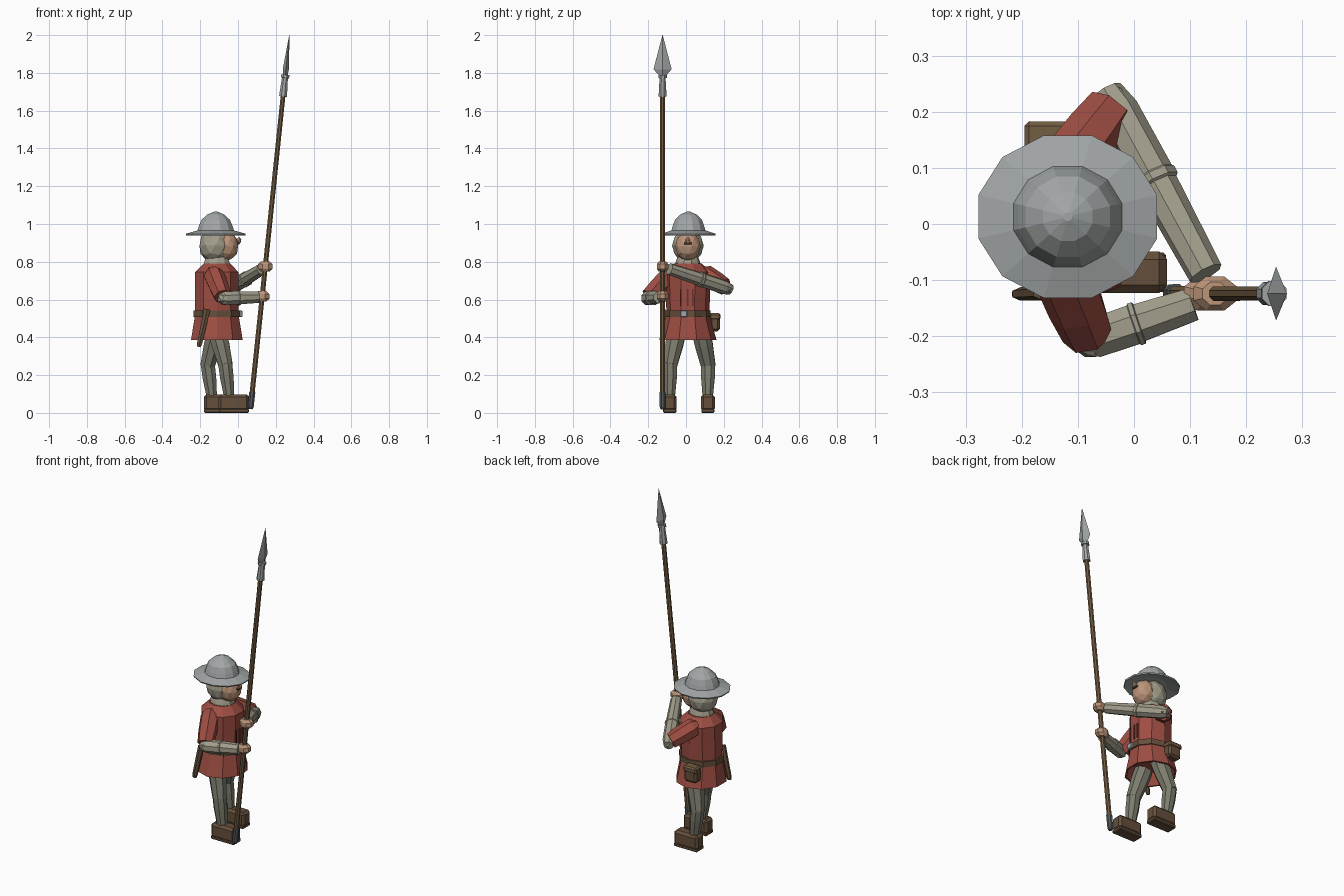
import bpy, bmesh
from math import cos, sin, pi
from mathutils import Vector, Matrix


def mat(name, r, g, b):
    m = bpy.data.materials.new(name)
    m.diffuse_color = (r, g, b, 1)
    return m


RED = mat("red_cloth", 0.34, 0.075, 0.055)
CLOTH = mat("padded_cloth", 0.36, 0.34, 0.26)
HOSE = mat("hose", 0.20, 0.20, 0.155)
LEATHER = mat("leather", 0.13, 0.08, 0.045)
WOOD = mat("wood", 0.17, 0.11, 0.055)
SKIN = mat("skin", 0.50, 0.30, 0.19)
STEEL = mat("steel", 0.36, 0.38, 0.38)
DARK = mat("dark_steel", 0.09, 0.10, 0.11)
SEAM = mat("seam", 0.15, 0.03, 0.025)


def finish(name, bm, material):
    bmesh.ops.recalc_face_normals(bm, faces=bm.faces)
    me = bpy.data.meshes.new(name)
    bm.to_mesh(me)
    bm.free()
    me.materials.append(material)
    ob = bpy.data.objects.new(name, me)
    bpy.context.collection.objects.link(ob)
    return ob


def loft(name, a, b, prof, n, material, phase=0.5):
    """Rings (t, ru, rv) along the line a-b, capped at both ends."""
    a, b = Vector(a), Vector(b)
    w = (b - a).normalized()
    u = Vector((0, 1, 0)).cross(w).normalized()
    v = w.cross(u)
    bm = bmesh.new()
    rings = []
    for t, ru, rv in prof:
        c = a.lerp(b, t)
        rings.append([bm.verts.new(c + u * ru * cos(2 * pi * (i + phase) / n)
                                   + v * rv * sin(2 * pi * (i + phase) / n)) for i in range(n)])
    for r, s in zip(rings, rings[1:]):
        for i in range(n):
            j = (i + 1) % n
            bm.faces.new((r[i], r[j], s[j], s[i]))
    bm.faces.new(rings[0])
    bm.faces.new(rings[-1])
    return finish(name, bm, material)


def upright(name, x, y, prof, n, material, phase=0.5):
    """Vertical loft with rings given as (z, rx, ry)."""
    return loft(name, (x, y, 0), (x, y, 1), prof, n, material, phase)


def limb(name, a, b, radii, material, n=8):
    return loft(name, a, b, [(t, r, r) for t, r in radii], n, material)


def box(name, c, size, material, bevel=0.0, tilt=0.0):
    bm = bmesh.new()
    bmesh.ops.create_cube(bm, size=1, matrix=Matrix.Translation(c) @ Matrix.Rotation(tilt, 4, 'Y')
                          @ Matrix.Diagonal((*size, 1)))
    if bevel:
        bmesh.ops.bevel(bm, geom=bm.edges[:], offset=bevel, segments=1, affect='EDGES')
    return finish(name, bm, material)


def ball(name, c, r, material, sub=2):
    bm = bmesh.new()
    bmesh.ops.create_icosphere(bm, subdivisions=sub, radius=1,
                               matrix=Matrix.Translation(c) @ Matrix.Diagonal((*r, 1)))
    return finish(name, bm, material)


CX, CY = -0.112, 0.01

# tunic with a hollow skirt, belt and buckle
upright("tunic", CX, CY, [(0.45, 0.10, 0.10), (0.385, 0.135, 0.14), (0.385, 0.144, 0.152),
                          (0.52, 0.121, 0.113), (0.64, 0.121, 0.118), (0.745, 0.121, 0.122),
                          (0.79, 0.075, 0.075)], 10, RED)
upright("belt", CX, CY, [(0.508, 0.131, 0.121), (0.542, 0.131, 0.121)], 10, LEATHER)
box("buckle", (0.016, -0.012, 0.525), (0.016, 0.035, 0.034), STEEL, 0.003)
for k, y in enumerate((-0.026, 0.01, 0.036)):
    box(f"tunic_seam_{k}", (0.002, y, 0.61), (0.012, 0.008, 0.09), SEAM)

# pouch and sheathed knife on the belt
box("pouch", (-0.15, 0.152, 0.477), (0.085, 0.055, 0.09), LEATHER, 0.012)
box("pouch_flap", (-0.15, 0.154, 0.51), (0.09, 0.058, 0.035), WOOD, 0.008)
loft("knife_sheath", (-0.207, -0.125, 0.35), (-0.163, -0.122, 0.55),
     [(0, 0.012, 0.008), (0.1, 0.016, 0.012), (1, 0.019, 0.014)], 6, LEATHER)

# head, hood, nose and collar
upright("collar", CX, CY, [(0.77, 0.078, 0.072), (0.80, 0.07, 0.064), (0.825, 0.06, 0.055)], 10, CLOTH)
ball("hood", (-0.122, CY, 0.885), (0.086, 0.084, 0.092), CLOTH)
ball("face", (-0.062, CY, 0.882), (0.066, 0.068, 0.078), SKIN)
ball("nose", (0.005, CY, 0.912), (0.014, 0.014, 0.02), SKIN, 1)
box("moustache", (0.002, CY, 0.898), (0.014, 0.042, 0.013), LEATHER, 0.003)

# wide-brimmed helmet
upright("helmet", -0.118, 0.013, [(0.955, 0.09, 0.085), (0.94, 0.162, 0.147), (0.948, 0.165, 0.15),
                                  (0.966, 0.10, 0.093), (0.99, 0.092, 0.086), (1.022, 0.078, 0.074),
                                  (1.05, 0.046, 0.045), (1.066, 0.008, 0.008)], 12, STEEL)

# spear: leaning shaft, butt, socket and flat blade
P0, P1 = Vector((0.066, -0.124, 0.02)), Vector((0.272, -0.124, 2.0))


def at(z):
    return P0.lerp(P1, (z - 0.02) / 1.98)


limb("spear_shaft", at(0.05), at(1.70), [(0, 0.0145), (1, 0.0135)], WOOD, 8)
limb("spear_butt", at(0.02), at(0.11), [(0, 0.012), (0.15, 0.017), (1, 0.018)], DARK, 8)
limb("spear_socket", at(1.675), at(1.79), [(0, 0.022), (0.15, 0.022), (0.85, 0.017), (0.86, 0.024),
                                           (1, 0.024)], STEEL, 8)
loft("spear_blade", at(1.78), at(2.0), [(0, 0.012, 0.014), (0.18, 0.016, 0.048),
                                        (1, 0.001, 0.001)], 4, STEEL, 0)

# arms: sleeve, elbow, quilted forearm and fist
ARMS = {
    "left": ((-0.125, 0.095, 0.735), (-0.035, 0.213, 0.662), (0.128, -0.088, 0.762), 0.775),
    "right": ((-0.13, -0.08, 0.735), (-0.078, -0.206, 0.607), (0.105, -0.143, 0.612), 0.617),
}
for side, (sh, el, wr, hz) in ARMS.items():
    s, e = Vector(sh), Vector(el)
    limb(f"{side}_sleeve", s, s.lerp(e, 0.92), [(-0.15, 0.035), (0.05, 0.055), (0.6, 0.053), (1, 0.047)], RED, 7)
    ball(f"{side}_elbow", el, (0.036, 0.036, 0.037), CLOTH, 1)
    limb(f"{side}_forearm", el, wr, [(-0.08, 0.028), (0.04, 0.038), (0.42, 0.039), (0.43, 0.042),
                                     (0.47, 0.042), (0.48, 0.037), (1, 0.032)], CLOTH, 8)
    h = at(hz)
    upright(f"{side}_fist", h.x, h.y, [(hz - 0.027, 0.024, 0.022), (hz - 0.012, 0.042, 0.033),
                                       (hz + 0.012, 0.042, 0.033), (hz + 0.027, 0.024, 0.022)], 8, SKIN)

# legs and boots: right leg forward, left leg back
LEGS = {
    "right": ((-0.11, -0.048, 0.43), (-0.068, -0.083, 0.262), (-0.046, -0.086, 0.08), -0.022, -0.086),
    "left": ((-0.115, 0.08, 0.43), (-0.160, 0.117, 0.255), (-0.138, 0.115, 0.08), -0.100, 0.116),
}
for side, (hip, knee, ankle, bx, by) in LEGS.items():
    limb(f"{side}_thigh", hip, knee, [(0, 0.052), (0.4, 0.051), (1.05, 0.041)], HOSE, 8)
    limb(f"{side}_shin", knee, ankle, [(-0.06, 0.036), (0.05, 0.04), (0.4, 0.039), (1, 0.029)], HOSE, 8)
    box(f"{side}_boot", (bx, by, 0.054), (0.162, 0.074, 0.088), LEATHER, 0.014)
    box(f"{side}_sole", (bx, by, 0.011), (0.158, 0.07, 0.022), LEATHER, 0.005)
